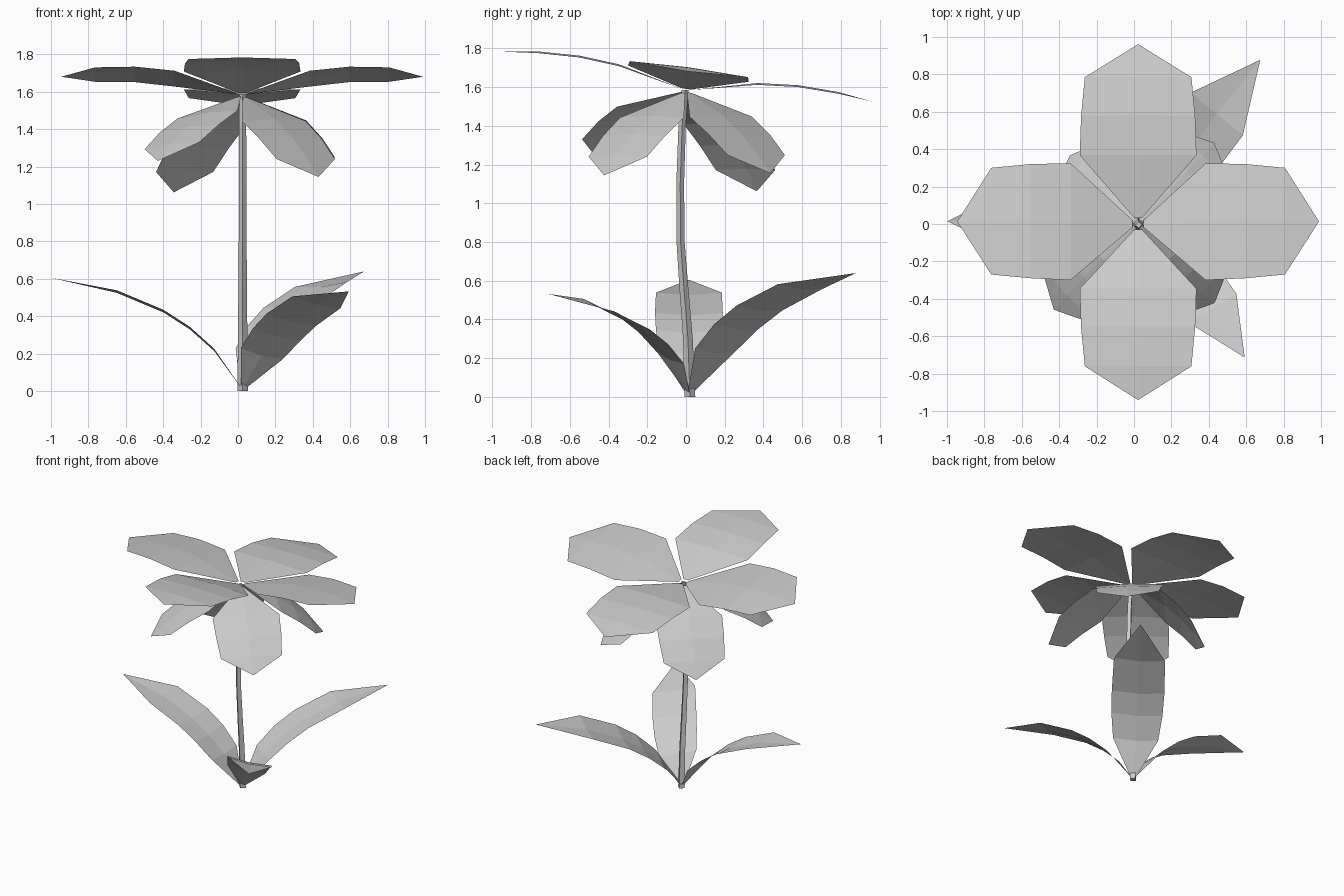
import bpy
import bmesh
from math import radians, sin, cos, pi
from mathutils import Matrix, Vector

old = bpy.data.objects.get("Cube")
if old:
    bpy.data.objects.remove(old, do_unlink=True)

grey = bpy.data.materials.new("light_grey")
grey.use_nodes = True
COLOUR = (0.6, 0.6, 0.6, 1)
grey.diffuse_color = COLOUR
grey.node_tree.nodes["Principled BSDF"].inputs["Base Color"].default_value = COLOUR


def finish(name, bm):
    mesh = bpy.data.meshes.new(name)
    bm.to_mesh(mesh)
    bm.free()
    mesh.materials.append(grey)
    obj = bpy.data.objects.new(name, mesh)
    bpy.context.collection.objects.link(obj)
    return obj


def blade(name, profile, matrix, ridge):
    """Arched single sheet along +x from (distance, height, half width) stations."""
    bm = bmesh.new()
    rows = []
    for dist, height, half in profile:
        if half == 0:
            rows.append([bm.verts.new((dist, 0, height))] * 3)
        else:
            rows.append([bm.verts.new((dist, side * half, height - abs(side) * half * ridge))
                         for side in (-1, 0, 1)])
    for a, b in zip(rows, rows[1:]):
        for i in (0, 1):
            corners = [a[i], b[i], b[i + 1], a[i + 1]]
            bm.faces.new(list(dict.fromkeys(corners)))
    bm.transform(matrix)
    return finish(name, bm)


def turn(angle, axis):
    return Matrix.Rotation(radians(angle), 4, axis)


def aim(azimuth, pitch=0, roll=0, scale=1):
    return turn(azimuth, 'Z') @ turn(-pitch, 'Y') @ turn(roll, 'X') @ Matrix.Scale(scale, 4)


# Flower: four upper petals on a tilted plane, four drooping lower petals
petal = [(0.03, 0.01, 0.02), (0.36, 0.09, 0.312), (0.57, 0.107, 0.305),
         (0.78, 0.1, 0.285), (0.96, 0.075, 0)]
crown = Matrix.Translation((0.022, 0, 1.58))
tilt = turn(-7.7, 'X')

for name, azimuth, pitch, scale in (("upper_petal_left", 0, 1.5, 1.01),
                                    ("upper_petal_back", 90, 0, 1),
                                    ("upper_petal_right", 180, 1.5, 1.01),
                                    ("upper_petal_front", 270, 0, 1)):
    blade(name, petal, crown @ tilt @ aim(azimuth, pitch, 0, scale), 0.03)

for name, azimuth, pitch, roll in (("lower_petal_back_left", 47, -40, 0),
                                   ("lower_petal_back_right", 135, -49.5, 0),
                                   ("lower_petal_front_right", 226, -33, 6),
                                   ("lower_petal_front_left", 314, -41, 0)):
    blade(name, petal, crown @ aim(azimuth, pitch, roll, 0.76), 0.05)

# Leaves rising from the foot of the stem
leaf = [(0, 0.01, 0.012), (0.15, 0.215, 0.15), (0.28, 0.33, 0.17),
        (0.42, 0.42, 0.175), (0.67, 0.525, 0.17), (1.02, 0.605, 0)]
foot = Matrix.Translation((0.022, 0.015, 0))
for name, azimuth, roll, scale in (("leaf_right", 180, 0, 1),
                                   ("leaf_front", -59, -12, 0.9),
                                   ("leaf_back", 50.5, -4, 1.06)):
    blade(name, leaf, foot @ aim(azimuth, 0, roll, scale), -0.08)

# Stem: gently bowed, tapering four-sided tube
path = [(0.02, 0, 0.028), (0.01, 0.3, 0.025), (-0.01, 0.55, 0.023),
        (-0.028, 0.8, 0.021), (-0.03, 1.1, 0.02), (-0.02, 1.4, 0.019), (-0.005, 1.585, 0.018)]
bm = bmesh.new()
rings = []
for y, z, radius in path:
    centre = Vector((0.025, y, z))
    rings.append([bm.verts.new(centre + Vector((cos(k * pi / 2), sin(k * pi / 2), 0)) * radius)
                  for k in range(4)])
for a, b in zip(rings, rings[1:]):
    for k in range(4):
        n = (k + 1) % 4
        bm.faces.new((a[k], a[n], b[n], b[k]))
bm.faces.new(rings[0][::-1])
bm.faces.new(rings[-1])
finish("stem", bm)
